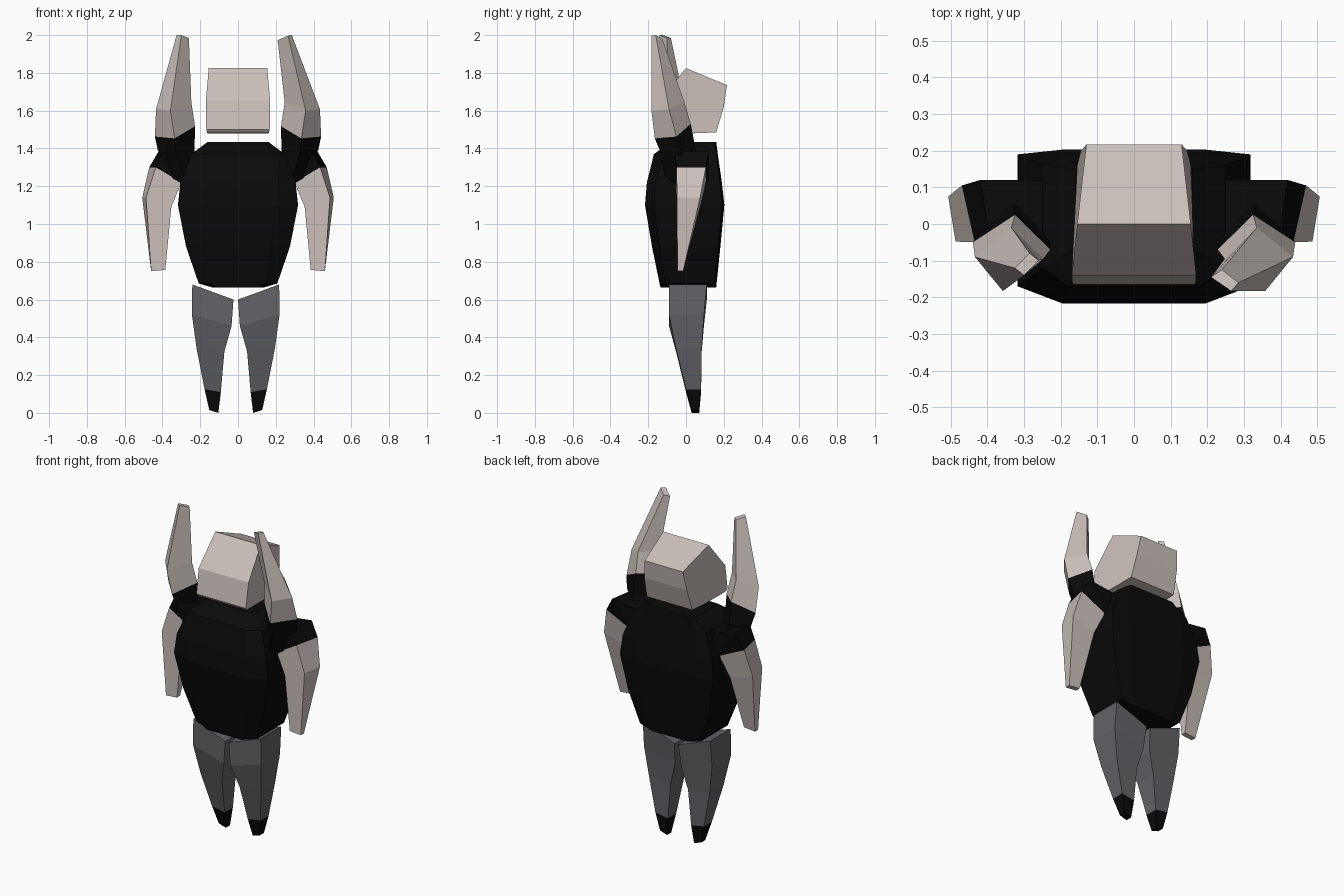
import bpy, bmesh


def material(name, rgb):
    m = bpy.data.materials.new(name)
    m.diffuse_color = (*rgb, 1)
    return m


PALE = material("pale", (0.60, 0.53, 0.50))
BLACK = material("black", (0.003, 0.003, 0.003))
GREY = material("grey", (0.125, 0.125, 0.14))


def loft(name, rings, mat):
    """Skin a stack of equal-length rings and cap both ends."""
    bm = bmesh.new()
    loops = [[bm.verts.new(p) for p in r] for r in rings]
    n = len(loops[0])
    for a, b in zip(loops, loops[1:]):
        for i in range(n):
            j = (i + 1) % n
            bm.faces.new((a[i], a[j], b[j], b[i]))
    bm.faces.new(loops[0])
    bm.faces.new(loops[-1])
    bmesh.ops.recalc_face_normals(bm, faces=bm.faces)
    me = bpy.data.meshes.new(name)
    bm.to_mesh(me)
    bm.free()
    me.materials.append(mat)
    ob = bpy.data.objects.new(name, me)
    bpy.context.collection.objects.link(ob)
    return ob


def limb(xi, zi, xo, zo, yf, yb, bevel=0.0):
    """Four-sided limb section: inner and outer edge, front and back."""
    return [(xi, yf, zi), (xo - bevel, yf, zo), (xo, yb, zo), (xi, yb, zi)]


def place(rings, side, shift=0.0):
    return [[(side * (x + shift), y, z) for x, y, z in r] for r in rings]


# head: faceted side profile (half width, y, z) swept across x
profile = [(0.155, 0.0, 1.825), (0.13, 0.217, 1.735), (0.145, 0.20, 1.62),
           (0.155, 0.16, 1.485), (0.16, 0.03, 1.48), (0.163, -0.15, 1.482),
           (0.168, -0.165, 1.50), (0.17, -0.14, 1.65)]
loft("head", [[(s * w, y, z) for w, y, z in profile] for s in (-1, 1)], PALE)


# torso: eight-sided stacked sections
def torso_ring(z, a, w, yf, ysf, ysb, yb):
    return [(-a, yf, z), (a, yf, z), (w, ysf, z), (w, ysb, z),
            (a, yb, z), (-a, yb, z), (-w, ysb, z), (-w, ysf, z)]


loft("torso", [torso_ring(*r) for r in (
    (0.665, 0.12, 0.14, -0.135, -0.11, 0.15, 0.16),
    (0.685, 0.14, 0.208, -0.14, -0.11, 0.15, 0.162),
    (0.88, 0.175, 0.275, -0.18, -0.14, 0.17, 0.182),
    (1.10, 0.195, 0.318, -0.217, -0.17, 0.19, 0.203),
    (1.22, 0.195, 0.305, -0.207, -0.16, 0.18, 0.19),
    (1.37, 0.18, 0.247, -0.17, -0.12, 0.16, 0.168),
    (1.435, 0.15, 0.16, -0.08, -0.06, 0.15, 0.16))], BLACK)

# lower arms and their shoulders
arm = [limb(0.30, 1.22, 0.47, 1.30, -0.05, 0.105, 0.035),
       limb(0.353, 1.09, 0.507, 1.14, -0.048, 0.075, 0.02),
       limb(0.385, 0.757, 0.46, 0.75, -0.045, -0.015)]
shoulder = [limb(0.20, 1.10, 0.22, 1.36, -0.06, 0.12),
            limb(0.27, 1.20, 0.42, 1.385, -0.06, 0.12, 0.03), arm[0]]

# raised arms: corners ordered front, outer, back, inner
raised_base = [(0.335, -0.165, 1.453), (0.44, -0.05, 1.463),
               (0.325, 0.025, 1.53), (0.228, -0.07, 1.517)]
raised_mid = [(0.358, -0.183, 1.60), (0.434, -0.09, 1.607),
              (0.335, -0.01, 1.65), (0.247, -0.095, 1.645)]
tips = {1: [(0.265, -0.183, 1.997), (0.285, -0.16, 2.0),
            (0.24, -0.125, 1.98), (0.21, -0.145, 1.973)],
        -1: [(0.30, -0.14, 2.0), (0.325, -0.12, 2.0),
             (0.285, -0.08, 1.985), (0.26, -0.10, 1.985)]}
raised_shoulder = [
    [(0.27, -0.10, 1.2), (0.36, -0.04, 1.25), (0.30, 0.07, 1.25), (0.20, 0.0, 1.2)],
    [(0.33, -0.135, 1.38), (0.425, -0.03, 1.392), (0.33, 0.05, 1.40), (0.23, -0.05, 1.38)],
    raised_base]

# legs and feet
ankle = limb(0.077, 0.11, 0.163, 0.125, 0.0, 0.08)
leg = [limb(0.01, 0.60, 0.228, 0.68, -0.09, 0.11),
       limb(0.02, 0.46, 0.23, 0.52, -0.09, 0.095),
       limb(0.058, 0.325, 0.205, 0.34, -0.053, 0.083), ankle]
foot = [ankle, limb(0.09, 0.0, 0.138, 0.015, 0.03, 0.07)]

for side, tag in ((1, "right"), (-1, "left")):
    loft(tag + "_arm", place(arm, side), PALE)
    loft(tag + "_shoulder", place(shoulder, side), BLACK)
    loft(tag + "_raised_arm", place([raised_base, raised_mid, tips[side]], side), PALE)
    loft(tag + "_raised_shoulder", place(raised_shoulder, side), BLACK)
    shift = -0.01 if side > 0 else 0.014
    loft(tag + "_leg", place(leg, side, shift), GREY)
    loft(tag + "_foot", place(foot, side, shift), BLACK)
